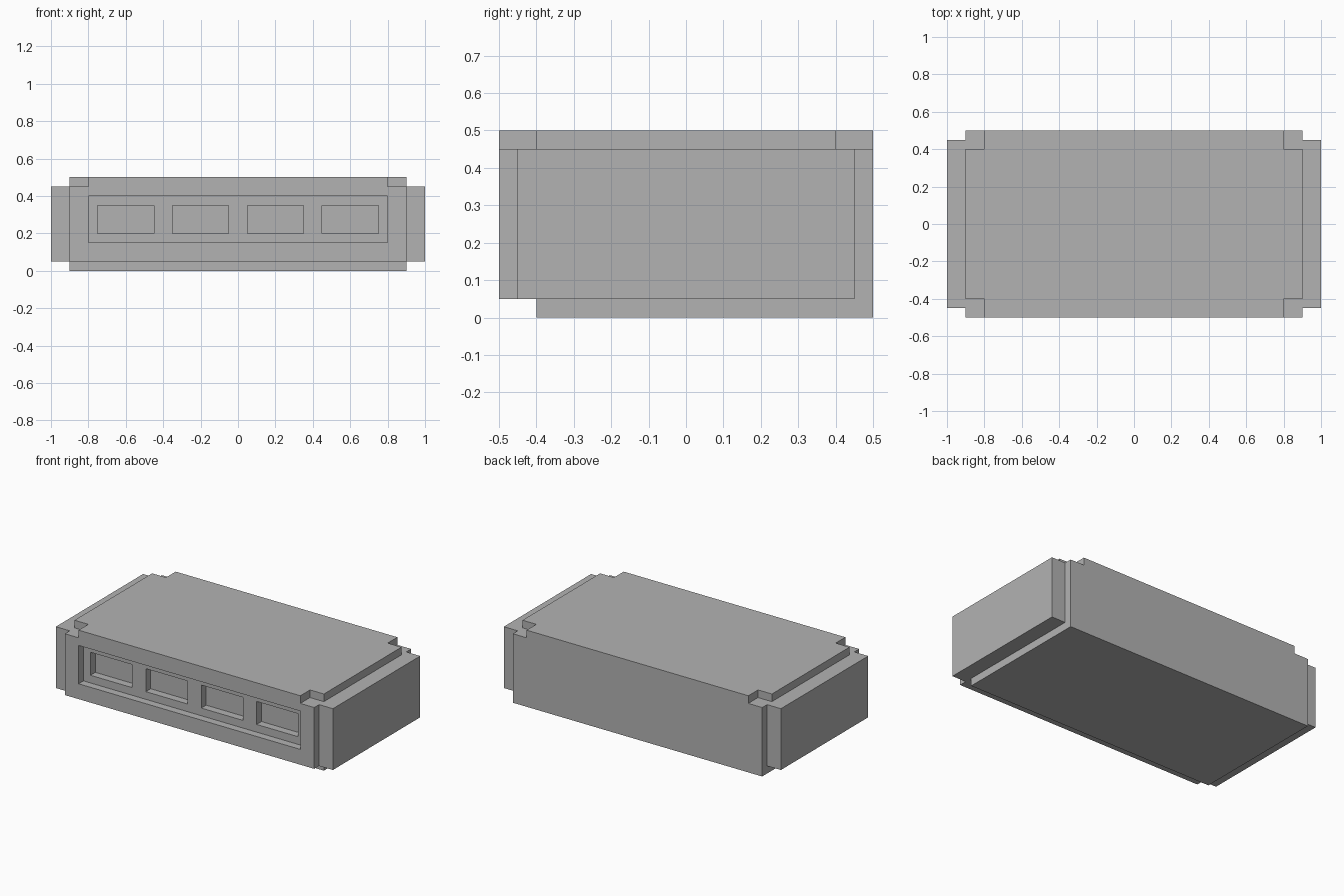
import bpy
import bmesh
from mathutils import Vector

# Remove the default cube
cube = bpy.data.objects.get("Cube")
if cube:
    bpy.data.objects.remove(cube, do_unlink=True)

# Single grey material
GREY = (0.45, 0.45, 0.45, 1.0)
grey = bpy.data.materials.new("plain grey")
grey.use_nodes = True
grey.diffuse_color = GREY
grey.node_tree.nodes["Principled BSDF"].inputs["Base Color"].default_value = GREY


def box(name, low, high):
    """Axis-aligned box between two corners."""
    low, high = Vector(low), Vector(high)
    bm = bmesh.new()
    bmesh.ops.create_cube(bm, size=1)
    for v in bm.verts:
        v.co = (low + high) / 2 + v.co * (high - low)
    mesh = bpy.data.meshes.new(name)
    bm.to_mesh(mesh)
    bm.free()
    mesh.materials.append(grey)
    obj = bpy.data.objects.new(name, mesh)
    bpy.context.collection.objects.link(obj)
    return obj


def cut(target, low, high):
    """Subtract a box from the target and discard the cutter."""
    cutter = box("cutter", low, high)
    cutter.hide_render = True
    mod = target.modifiers.new("cut", 'BOOLEAN')
    mod.operation = 'DIFFERENCE'
    mod.solver = 'EXACT'
    mod.object = cutter
    bpy.context.view_layer.objects.active = target
    bpy.ops.object.modifier_apply(modifier=mod.name)
    bpy.data.objects.remove(cutter, do_unlink=True)


# Main body
body = box("body", (-0.9, -0.5, 0), (0.9, 0.5, 0.5))

# Toe recess along the bottom front edge
cut(body, (-1.2, -0.7, -0.2), (1.2, -0.4, 0.05))

# Notches at the four top corners
for sx in (-1, 1):
    for sy in (-1, 1):
        xs = sorted((sx * 0.8, sx * 1.1))
        ys = sorted((sy * 0.4, sy * 0.7))
        cut(body, (xs[0], ys[0], 0.45), (xs[1], ys[1], 0.7))

# Front recess holding four deeper pockets
cut(body, (-0.8, -0.7, 0.15), (0.8, -0.45, 0.4))
for i in range(4):
    x = -0.6 + 0.4 * i
    cut(body, (x - 0.15, -0.7, 0.2), (x + 0.15, -0.4, 0.35))

# Side panels
for name, sx in (("left_side_panel", 1), ("right_side_panel", -1)):
    xs = sorted((sx * 0.88, sx * 1.0))
    box(name, (xs[0], -0.45, 0.05), (xs[1], 0.45, 0.45))
